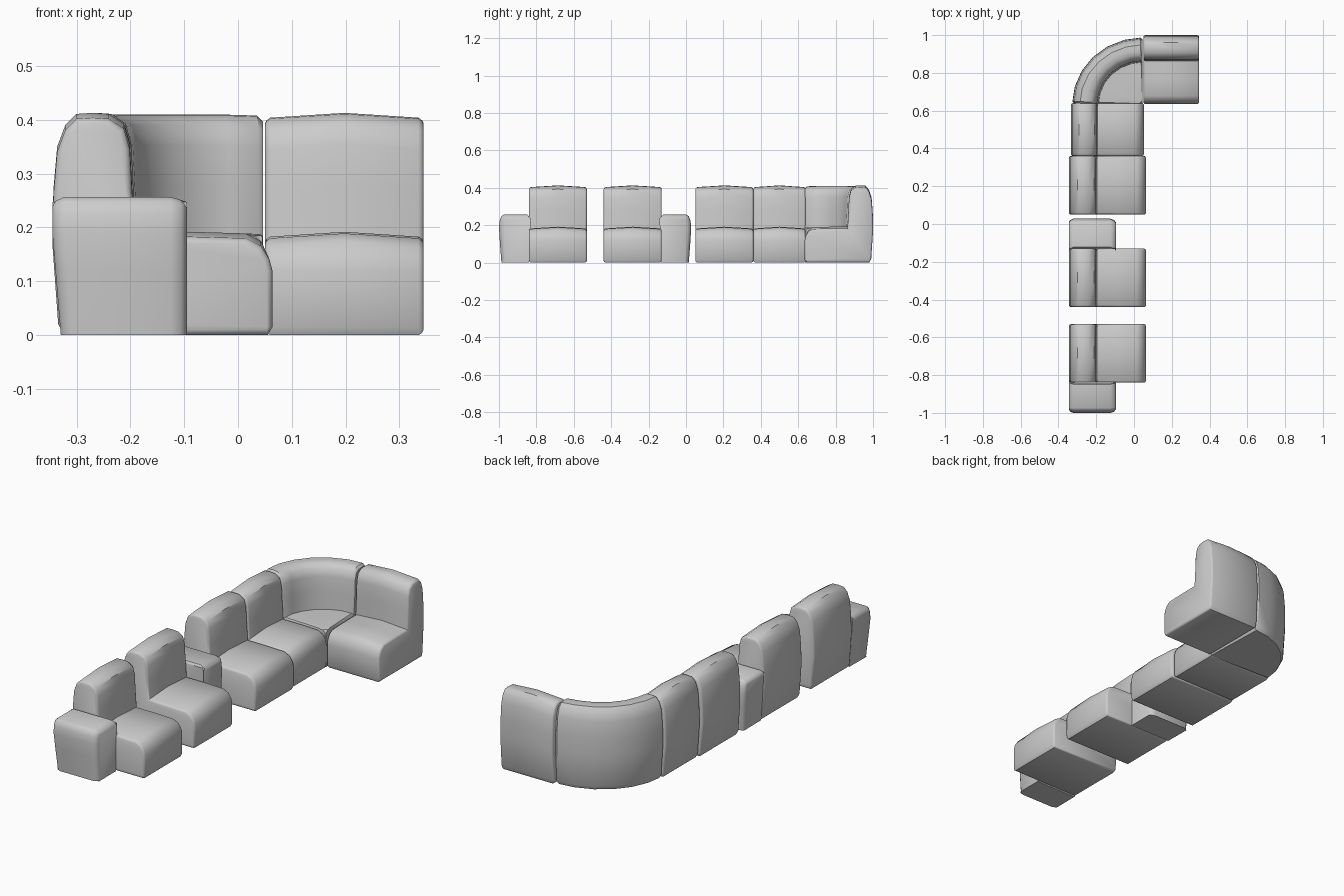
import bpy, bmesh, math

if "Cube" in bpy.data.objects:
    bpy.data.objects.remove(bpy.data.objects["Cube"])

# Side profile of a seat module: (depth from back to front, height)
BACK = [(-0.322, 0.0), (-0.334, 0.02), (-0.345, 0.17), (-0.343, 0.26), (-0.336, 0.34),
        (-0.321, 0.38), (-0.300, 0.401), (-0.270, 0.403), (-0.240, 0.401), (-0.212, 0.383),
        (-0.201, 0.345), (-0.197, 0.27), (-0.192, 0.182)]
SEAT = BACK + [(-0.09, 0.182), (0.015, 0.179), (0.043, 0.165), (0.058, 0.142),
               (0.064, 0.12), (0.064, 0.015), (0.055, 0.0)]
CORNER = BACK + [(-0.09, 0.182), (0.02, 0.181), (0.048, 0.178), (0.060, 0.165), (0.064, 0.0)]


def inset(pts, d):
    """Move a closed clockwise profile inwards by d."""
    out = []
    for i, (u, z) in enumerate(pts):
        (a, b), (c, e) = pts[i - 1], pts[(i + 1) % len(pts)]
        du, dz = c - a, e - b
        n = math.hypot(du, dz)
        out.append((u + dz / n * d, z - du / n * d))
    return out


def loft(name, rings):
    """Skin a list of 3D rings and close both ends."""
    bm = bmesh.new()
    vs = [[bm.verts.new(p) for p in r] for r in rings]
    n = len(vs[0])
    for a, b in zip(vs, vs[1:]):
        for i in range(n):
            j = (i + 1) % n
            bm.faces.new((a[i], a[j], b[j], b[i]))
    bm.faces.new(vs[0])
    bm.faces.new(vs[-1])
    bmesh.ops.recalc_face_normals(bm, faces=bm.faces[:])
    me = bpy.data.meshes.new(name)
    bm.to_mesh(me)
    bm.free()
    for p in me.polygons:
        p.use_smooth = True
    me.set_sharp_from_angle(angle=math.radians(40))
    ob = bpy.data.objects.new(name, me)
    bpy.context.collection.objects.link(ob)


def module(name, profile, stations, place):
    """stations: (position along width, edge inset, crown height)"""
    rings = []
    for t, d, crown in stations:
        pts = inset(profile, d) if d else profile
        rings.append([place(u, t, z + (crown if z > 0.15 else 0)) for u, z in pts])
    loft(name, rings)


def straight(t0, t1):
    return [(t0, 0.010, 0), (t0 + 0.003, 0.004, 0), (t0 + 0.010, 0, 0.001),
            ((t0 + t1) / 2, 0, 0.010),
            (t1 - 0.010, 0, 0.001), (t1 - 0.003, 0.004, 0), (t1, 0.010, 0)]


# Straight seats in the long row
for name, y0, y1, s, off in (("seat_front_end", -0.84, -0.53, 1, 0),
                             ("seat_with_inner_arm", -0.44, -0.13, 1, 0),
                             ("seat_middle", 0.05, 0.36, 1, 0),
                             ("seat_by_corner", 0.36, 0.64, 0.945, -0.008)):
    module(name, SEAT, straight(y0, y1),
           lambda u, t, z, s=s, off=off: (u * s + off, t, z))

# Return seat, turned to face the front
module("seat_return", SEAT, straight(0.05, 0.345),
       lambda u, t, z: (t, 0.692 - u * 0.893, z))


# Curved corner seat swept through a quarter turn
def sweep(u, t, z):
    r = max(0.003, (0.064 - u) * 0.91)
    a = math.radians(180 - t)
    return (0.046 + r * math.cos(a), 0.637 + 0.94 * r * math.sin(a), z)


module("seat_corner", CORNER,
       [(0, 0.010, 0.004), (2, 0, 0.005)] + [(k * 15, 0, 0.007) for k in range(1, 6)]
       + [(88, 0, 0.005), (90, 0.010, 0.004)], sweep)

# Low arm blocks: outward depth from the seat, height
ARM = [(0.0, 0.0), (0.0, 0.248), (0.008, 0.257), (0.132, 0.257), (0.146, 0.248),
       (0.155, 0.225), (0.159, 0.19), (0.155, 0.12), (0.146, 0.02), (0.138, 0.0)]
for name, y, side in (("arm_outer", -0.841, -1), ("arm_inner", -0.131, 1)):
    rings = []
    for x, d in ((-0.345, 0.018), (-0.338, 0.007), (-0.322, 0),
                 (-0.125, 0), (-0.106, 0.006), (-0.095, 0.020)):
        pts = inset(ARM, d) if d else ARM
        rings.append([(x + (0.018 * max(0, 1 - z / 0.18) if x < -0.3 else 0),
                       y + side * (w if w > 0.05 else w - d), z if z > 0.03 else 0.0)
                      for w, z in pts])
    loft(name, rings)
